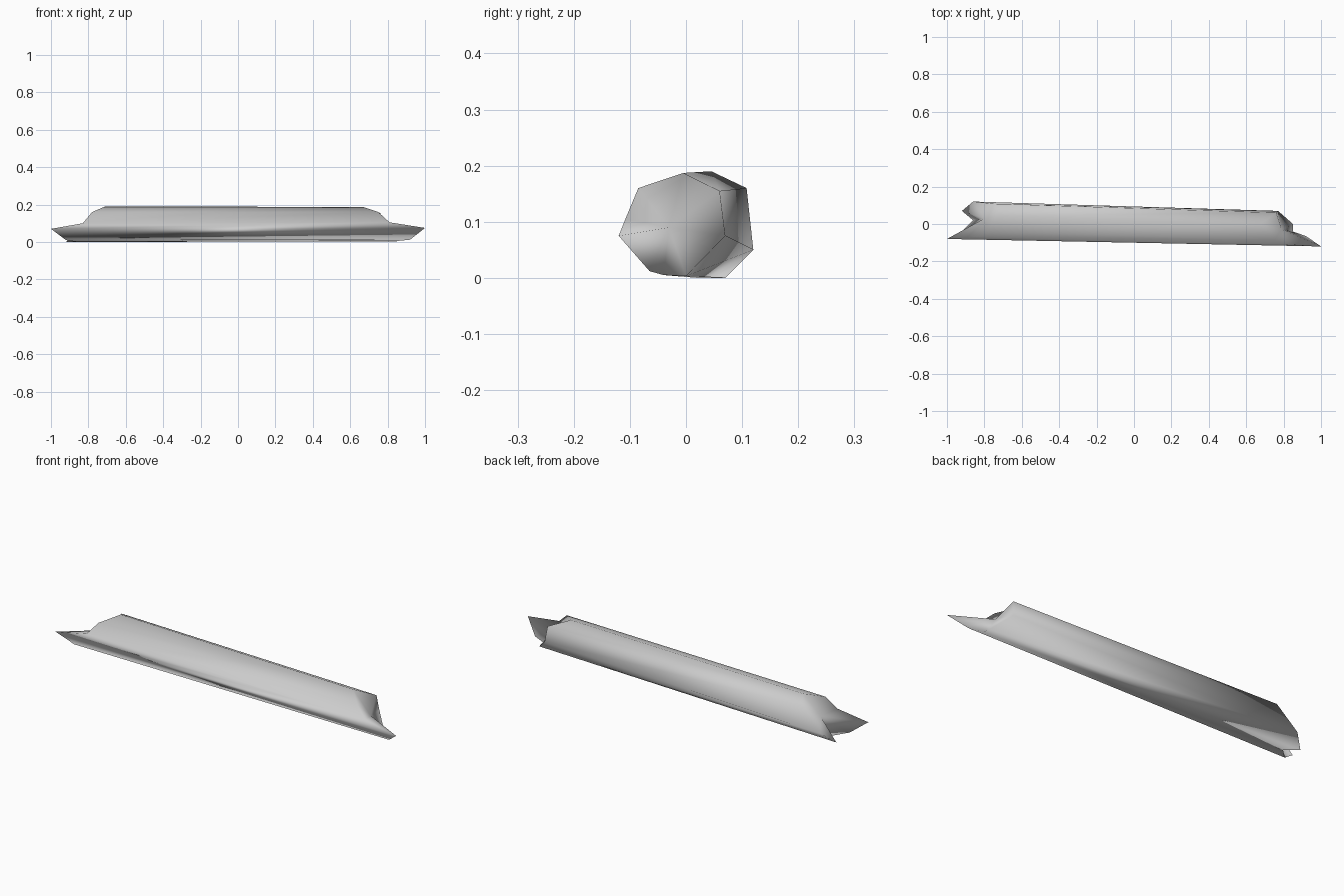
import bpy
import bmesh

if "Cube" in bpy.data.objects:
    bpy.data.objects.remove(bpy.data.objects["Cube"])

grey = bpy.data.materials.new("plain grey")
grey.use_nodes = True
colour = (0.6, 0.6, 0.6, 1)
grey.diffuse_color = colour
grey.node_tree.nodes["Principled BSDF"].inputs["Base Color"].default_value = colour

# Jagged outline of each broken end, in order around the shaft
left_end = [(-1, -.08, .07), (-.83, -.068, .1), (-.78, -.04, .16), (-.71, .045, .19),
            (-.75, .108, .16), (-.86, .12, .05), (-.92, .07, 0), (-.86, .02, 0), (-.92, -.04, .01)]
right_end = [(1, -.12, .075), (.81, -.108, .105), (.75, -.085, .16), (.67, -.005, .187),
             (.76, .06, .155), (.77, .07, .075), (.85, 0, .003), (.85, -.04, .005), (.92, -.065, .012)]

bm = bmesh.new()
rings = [[bm.verts.new(p) for p in end] for end in (left_end, right_end)]
count = len(left_end)

# Long sides of the shaft
for i in range(count):
    j = (i + 1) % count
    bm.faces.new((rings[0][i], rings[1][i], rings[1][j], rings[0][j]))

# Splintered hollow in each end
for ring, centre in zip(rings, ((-.8, .03, .09), (.79, -.03, .09))):
    middle = bm.verts.new(centre)
    for i in range(count):
        bm.faces.new((ring[i], ring[(i + 1) % count], middle))

bmesh.ops.recalc_face_normals(bm, faces=bm.faces)
for face in bm.faces:
    face.smooth = True

mesh = bpy.data.meshes.new("splintered_shaft")
bm.to_mesh(mesh)
bm.free()
mesh.materials.append(grey)
shaft = bpy.data.objects.new("splintered_shaft", mesh)
bpy.context.collection.objects.link(shaft)
